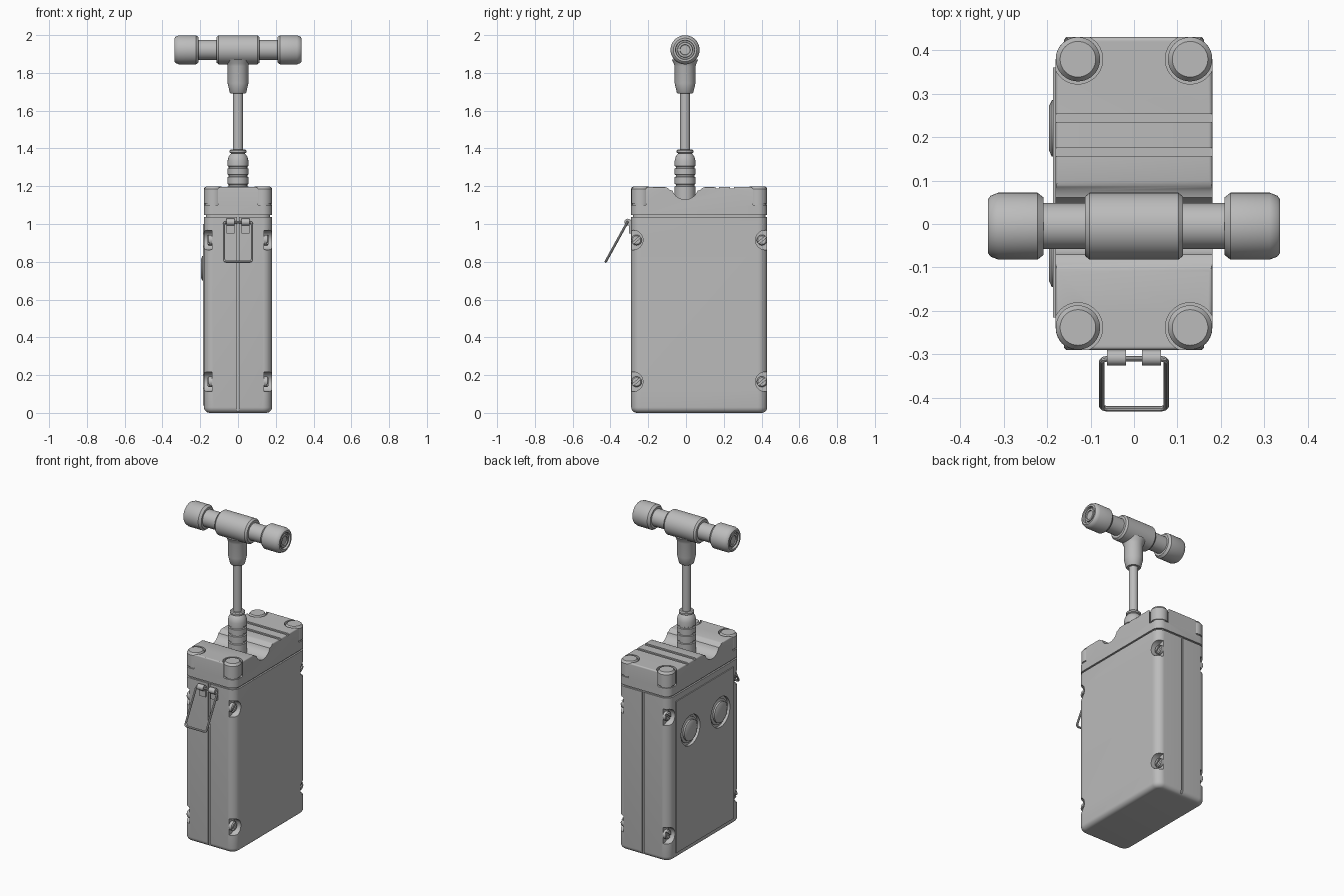
import bpy, bmesh
from math import pi, cos, sin, radians
from mathutils import Matrix, Vector

if "Cube" in bpy.data.objects:
    bpy.data.objects.remove(bpy.data.objects["Cube"], do_unlink=True)

grey = bpy.data.materials.new("plain grey")
grey.use_nodes = True
COLOUR = (0.5, 0.5, 0.5, 1)
grey.diffuse_color = COLOUR
grey.node_tree.nodes["Principled BSDF"].inputs["Base Color"].default_value = COLOUR

TO_X = Matrix.Rotation(pi / 2, 4, 'Y')
TO_NEG_X = Matrix.Rotation(-pi / 2, 4, 'Y')
BACK, FRONT, HALF = 0.43, -0.29, 0.18
AXIS_Y = -0.005


def finish(name, bm, matrix=None):
    bmesh.ops.recalc_face_normals(bm, faces=bm.faces)
    mesh = bpy.data.meshes.new(name)
    bm.to_mesh(mesh)
    bm.free()
    if matrix:
        mesh.transform(matrix)
    mesh.materials.append(grey)
    ob = bpy.data.objects.new(name, mesh)
    bpy.context.collection.objects.link(ob)
    return ob


def activate(ob):
    bpy.ops.object.select_all(action='DESELECT')
    ob.select_set(True)
    bpy.context.view_layer.objects.active = ob


def smooth(ob):
    activate(ob)
    bpy.ops.object.shade_smooth_by_angle(angle=radians(32))
    return ob


def box(name, lo, hi, corner=0, rim=0, rim_z=None):
    """Box with rounded upright corners and one rounded rim at height rim_z."""
    bm = bmesh.new()
    bmesh.ops.create_cube(bm, size=1)
    lo, hi = Vector(lo), Vector(hi)
    for v in bm.verts:
        v.co = Vector(lo[i] if v.co[i] < 0 else hi[i] for i in range(3))
    if corner:
        upright = [e for e in bm.edges if abs(e.verts[0].co.z - e.verts[1].co.z) > 1e-4]
        bmesh.ops.bevel(bm, geom=upright, offset=corner, segments=8, profile=0.5, affect='EDGES')
    if rim:
        loop = [e for e in bm.edges if all(abs(v.co.z - rim_z) < 1e-5 for v in e.verts)]
        bmesh.ops.bevel(bm, geom=loop, offset=rim, segments=5, profile=0.5, affect='EDGES')
    return finish(name, bm)


def lathe(name, profile, centre=(0, 0, 0), turn=None, n=40):
    """Spin (radius, height) points into a capped solid."""
    bm = bmesh.new()
    rings = [[bm.verts.new((r * cos(2 * pi * i / n), r * sin(2 * pi * i / n), h))
              for i in range(n)] for r, h in profile]
    for a, b in zip(rings, rings[1:]):
        for i in range(n):
            j = (i + 1) % n
            bm.faces.new((a[i], a[j], b[j], b[i]))
    bm.faces.new(rings[0])
    bm.faces.new(rings[-1])
    return finish(name, bm, Matrix.Translation(centre) @ (turn or Matrix()))


def cut(ob, cutter):
    cutter.hide_render = True
    mod = ob.modifiers.new("cut", 'BOOLEAN')
    mod.operation, mod.solver, mod.object = 'DIFFERENCE', 'EXACT', cutter
    activate(ob)
    bpy.ops.object.modifier_apply(modifier=mod.name)
    bpy.data.objects.remove(cutter, do_unlink=True)


# Case body with seams along the front and back
body = box("case_body", (-HALF, FRONT, 0), (HALF, BACK, 1.037), 0.05, 0.03, 0)
for y in (FRONT, BACK):
    cut(body, box("seam_cutter", (-0.006, y - 0.01, -0.1), (0.006, y + 0.01, 1.1)))

# Screw pockets in the upright edges, each with a slotted screw
for side, turn in ((1, TO_X), (-1, TO_NEG_X)):
    for y, inward in ((FRONT + 0.01, 1), (BACK - 0.01, -1)):
        for z in (0.165, 0.915):
            cut(body, lathe("pocket_cutter", [(0.052, 0), (0.052, 0.1)],
                            (side * 0.138, y, z), turn, 32))
            screw_y = y + inward * 0.018
            screw = lathe("case_screw", [(0.028, 0), (0.028, 0.022), (0.022, 0.027)],
                          (side * 0.134, screw_y, z), turn, 24)
            slot = box("slot_cutter", (-0.01, -0.05, -0.005), (0.01, 0.05, 0.005))
            slot.data.transform(Matrix.Translation((side * 0.162, screw_y, z))
                                @ Matrix.Rotation(radians(40), 4, 'X'))
            cut(screw, slot)
            smooth(screw)

# Side panel with two round push buttons
panel = box("side_panel", (-0.186, -0.215, 0.04), (-0.17, 0.36, 1.0))
for y in (0.22, -0.08):
    for part in (body, panel):
        cut(part, lathe("recess_cutter", [(0.095, 0), (0.095, 0.1)], (-0.168, y, 0.765), TO_NEG_X))
    smooth(lathe("push_button", [(0.08, 0), (0.08, 0.012), (0.065, 0.016), (0.065, 0.026),
                                 (0.05, 0.033)], (-0.163, y, 0.765), TO_NEG_X))
smooth(body)
smooth(panel)

# Inset gasket between the case and the lid
smooth(box("gasket", (-HALF + 0.01, FRONT + 0.01, 1.02), (HALF - 0.01, BACK - 0.01, 1.06), 0.042))

# Lid with a curved channel, grooves and corner cut-outs
lid = box("lid", (-HALF, FRONT, 1.047), (HALF, BACK, 1.195), 0.05, 0.008, 1.195)
shoulder = [(-0.108, 1.25), (-0.108, 1.196), (-0.092, 1.191), (-0.08, 1.18)]
arc = [(0.068 * cos(a), 1.192 + 0.062 * sin(a))
       for a in (radians(195 + 10 * i) for i in range(16))]
outline = shoulder + arc + [(-y, z) for y, z in reversed(shoulder)]
bm = bmesh.new()
face = bm.faces.new([bm.verts.new((-0.3, y + AXIS_Y, z)) for y, z in outline])
moved = bmesh.ops.extrude_face_region(bm, geom=[face])["geom"]
bmesh.ops.translate(bm, vec=(0.6, 0, 0), verts=[v for v in moved if isinstance(v, bmesh.types.BMVert)])
cut(lid, finish("channel_cutter", bm))
for y in (0.165, 0.243):
    cut(lid, box("groove_cutter", (-0.3, y - 0.01, 1.187), (0.3, y + 0.01, 1.3)))
for x in (-0.129, 0.129):
    for y in (-0.238, 0.379):
        cut(lid, lathe("corner_cutter", [(0.057, 1.1), (0.057, 1.3)], (x, y, 0)))
        smooth(lathe("lid_bolt", [(0.045, 1.09), (0.045, 1.108), (0.051, 1.108), (0.051, 1.184),
                                  (0.041, 1.198)], (x, y, 0)))
smooth(lid)

# Ribbed collar and stem
collar = [(0.055, 1.1)]
for z in (1.205, 1.255, 1.3):
    collar += [(0.055, z - 0.007), (0.049, z - 0.004), (0.049, z + 0.004), (0.055, z + 0.007)]
collar += [(0.055, 1.335), (0.05, 1.355), (0.04, 1.37), (0.036, 1.374), (0.044, 1.378),
           (0.044, 1.388), (0.038, 1.394)]
smooth(lathe("stem_collar", collar, (0, AXIS_Y, 0)))
smooth(lathe("stem", [(0.027, 1.36), (0.027, 1.72)], (0, AXIS_Y, 0)))

# T-shaped handle: socket, centre sleeve, bar and end grips
smooth(lathe("handle_socket", [(0.04, 1.692), (0.044, 1.697), (0.055, 1.745), (0.055, 1.835),
                               (0.06, 1.85), (0.07, 1.87)], (0, AXIS_Y, 0)))
hub = (0, AXIS_Y, 1.922)
smooth(lathe("handle_sleeve", [(0.068, -0.113), (0.077, -0.102), (0.077, 0.102), (0.068, 0.113)],
             hub, TO_X))
smooth(lathe("handle_bar", [(0.053, -0.25), (0.053, 0.25)], hub, TO_X))
grip = [(0.066, 0.208), (0.077, 0.222), (0.077, 0.312), (0.07, 0.33), (0.062, 0.336), (0.051, 0.336),
        (0.049, 0.322), (0.041, 0.322), (0.039, 0.332), (0.028, 0.332), (0.026, 0.326)]
for side, turn in (("left", TO_X), ("right", TO_NEG_X)):
    smooth(lathe(side + "_grip", grip, hub, turn))

# Wire loop hanging from two hinge lugs on the front
for x in (-0.04, 0.04):
    smooth(lathe("hinge_barrel", [(0.018, -0.022), (0.018, 0.022)], (x, -0.308, 1.01), TO_X, 24))
    box("hinge_plate", (x - 0.022, -0.302, 0.95), (x + 0.022, -0.285, 1.012))
curve = bpy.data.curves.new("wire_loop", 'CURVE')
curve.dimensions = '3D'
curve.bevel_depth, curve.bevel_resolution = 0.0065, 3
spline = curve.splines.new('POLY')
hinge, tip = Vector((0, -0.31, 1.01)), Vector((0, -0.425, 0.801))
path = []
for sx, t in ((-1, 0), (-1, 1), (1, 1), (1, 0)):
    corner = hinge.lerp(tip, t) + Vector((sx * 0.074, 0, 0))
    across = Vector((-sx * 0.012, 0, 0))
    along = (tip - hinge).normalized() * (0.012 if t == 0 else -0.012)
    pair = [corner + across, corner + across * 0.3 + along * 0.3, corner + along]
    path += pair if sx * (1 if t == 0 else -1) < 0 else pair[::-1]
spline.points.add(len(path) - 1)
for point, co in zip(spline.points, path):
    point.co = (*co, 1)
spline.use_cyclic_u = True
curve.materials.append(grey)
loop = bpy.data.objects.new("wire_loop", curve)
bpy.context.collection.objects.link(loop)
activate(loop)
bpy.ops.object.convert(target='MESH')
smooth(bpy.context.view_layer.objects.active)
